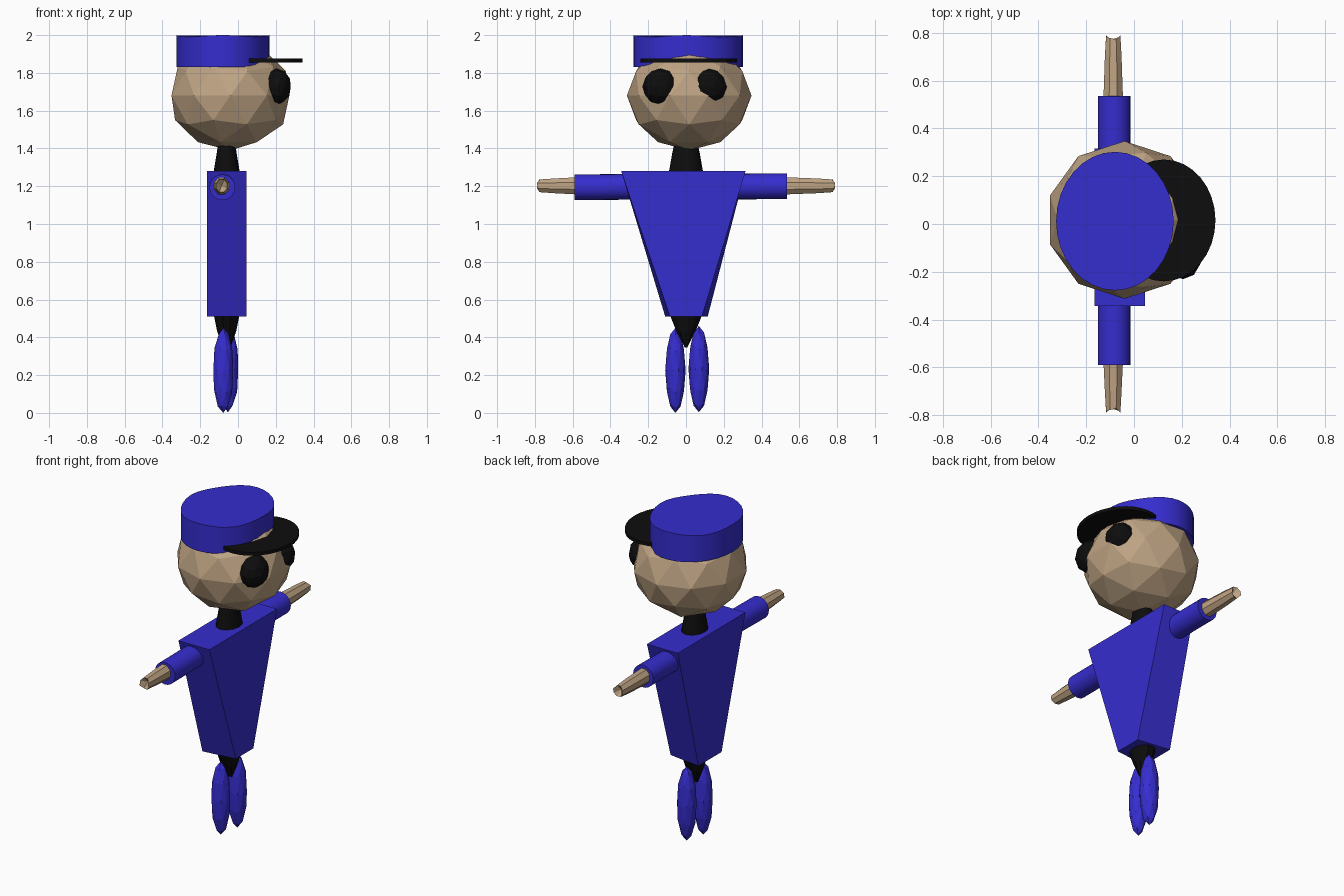
import bpy, bmesh, math
from mathutils import Matrix, Vector

if "Cube" in bpy.data.objects:
    bpy.data.objects.remove(bpy.data.objects["Cube"])


def material(name, rgb):
    m = bpy.data.materials.new(name)
    m.diffuse_color = (*rgb, 1)
    m.use_nodes = True
    m.node_tree.nodes["Principled BSDF"].inputs["Base Color"].default_value = m.diffuse_color
    return m


BLUE = material("uniform blue", (0.036, 0.026, 0.62))
BLACK = material("black", (0.004, 0.004, 0.004))
SKIN = material("skin tan", (0.52, 0.37, 0.23))


def finish(name, bm, mat, smooth=None):
    bmesh.ops.recalc_face_normals(bm, faces=bm.faces)
    me = bpy.data.meshes.new(name)
    bm.to_mesh(me)
    bm.free()
    ob = bpy.data.objects.new(name, me)
    bpy.context.collection.objects.link(ob)
    me.materials.append(mat)
    if smooth:
        bpy.ops.object.select_all(action='DESELECT')
        ob.select_set(True)
        bpy.context.view_layer.objects.active = ob
        bpy.ops.object.shade_smooth_by_angle(angle=math.radians(smooth))
    return ob


def ball(name, centre, radii, mat, subdivisions=2, smooth=None):
    bm = bmesh.new()
    bmesh.ops.create_icosphere(
        bm, subdivisions=subdivisions, radius=1,
        matrix=Matrix.Translation(centre) @ Matrix.Diagonal((*radii, 1)))
    return finish(name, bm, mat, smooth)


def loft(name, rings, sides, mat, smooth=None):
    """Upright stack of ellipses, each (x, y, z, rx, ry)."""
    bm = bmesh.new()
    loops = []
    for x, y, z, rx, ry in rings:
        loops.append([bm.verts.new((x + rx * math.cos(a), y + ry * math.sin(a), z))
                      for a in (math.tau * i / sides for i in range(sides))])
    for lo, hi in zip(loops, loops[1:]):
        for i in range(sides):
            j = (i + 1) % sides
            bm.faces.new((lo[i], lo[j], hi[j], hi[i]))
    bm.faces.new(loops[0][::-1])
    bm.faces.new(loops[-1])
    return finish(name, bm, mat, smooth)


# Head and eyes
ball("head", (-0.04, 0.017, 1.68), (0.328, 0.33, 0.29), SKIN)
for side, y in (("right", -0.135), ("left", 0.12)):
    ball(side + "_eye", (0.205, y, 1.727), (0.078, 0.096, 0.096), BLACK)

# Cap with a gently uneven crown, and its brim
cap = loft("cap", [(-0.08, 0.012, 1.83, 0.246, 0.29),
                   (-0.08, 0.012, 1.995, 0.246, 0.29)], 32, BLUE, 40)
for v in cap.data.vertices:
    if v.co.z > 1.9:
        v.co.z += 0.005 * math.cos(4 * math.atan2(v.co.y, v.co.x + 0.08))
loft("cap_brim", [(0.125, 0.015, 1.856, 0.216, 0.255),
                  (0.125, 0.015, 1.876, 0.216, 0.255)], 32, BLACK, 40)

# Neck and hips
loft("neck", [(-0.06, 0, 1.26, 0.072, 0.093),
              (-0.06, 0, 1.38, 0.052, 0.072),
              (-0.06, 0, 1.43, 0.045, 0.06)], 12, BLACK, 40)
loft("hips", [(-0.06, 0, 0.345, 0.02, 0.006),
              (-0.06, 0, 0.43, 0.05, 0.052),
              (-0.06, 0, 0.53, 0.07, 0.095)], 10, BLACK)

# Wedge torso, bottom slightly narrower at the chest side
bm = bmesh.new()
back, front = -0.165, 0.045
low = [bm.verts.new(p) for p in ((back, -0.11, 0.51), (front, -0.085, 0.51),
                                 (front, 0.085, 0.51), (back, 0.115, 0.51))]
top = [bm.verts.new(p) for p in ((back, -0.343, 1.28), (front, -0.343, 1.28),
                                 (front, 0.315, 1.28), (back, 0.315, 1.28))]
bm.faces.new(low[::-1])
bm.faces.new(top)
for i in range(4):
    j = (i + 1) % 4
    bm.faces.new((low[i], low[j], top[j], top[i]))
finish("torso", bm, BLUE)

# Sleeves and notched hands, one pair per side
for side, s, cuff in (("right", -1, 0.59), ("left", 1, 0.535)):
    start, end = Vector((-0.083, s * 0.2, 1.198)), Vector((-0.083, s * cuff, 1.194 if s < 0 else 1.2))
    axis = end - start
    bm = bmesh.new()
    bmesh.ops.create_cone(
        bm, cap_ends=True, segments=24, radius1=0.068, radius2=0.068, depth=axis.length,
        matrix=Matrix.Translation((start + end) / 2)
        @ axis.to_track_quat('Z', 'Y').to_matrix().to_4x4())
    finish(side + "_sleeve", bm, BLUE, 40)

    bm = bmesh.new()
    n = 8
    loops = []
    for reach, r, notch in ((cuff - 0.03, 0.05, 0), (0.70, 0.042, 0), (0.79, 0.036, 0.03)):
        ring = []
        for i in range(n):
            a = math.tau * (i + 0.5) / n
            y = reach - notch * (0 if i % 4 in (0, 3) else 0.4) - notch * 0.2 * (i % 2)
            ring.append(bm.verts.new((-0.087 + 0.9 * r * math.cos(a), s * y,
                                      1.202 + r * math.sin(a))))
        loops.append(ring)
    palm = bm.verts.new((-0.087, s * 0.75, 1.202))
    for lo, hi in zip(loops, loops[1:]):
        for i in range(n):
            j = (i + 1) % n
            bm.faces.new((lo[i], lo[j], hi[j], hi[i]))
    for i in range(n):
        bm.faces.new((loops[-1][i], loops[-1][(i + 1) % n], palm))
    bm.faces.new(loops[0])
    finish(side + "_hand", bm, SKIN)

# Tapered legs
ball("right_leg", (-0.078, -0.056, 0.225), (0.055, 0.054, 0.225), BLUE)
ball("left_leg", (-0.053, 0.068, 0.232), (0.057, 0.055, 0.228), BLUE)
